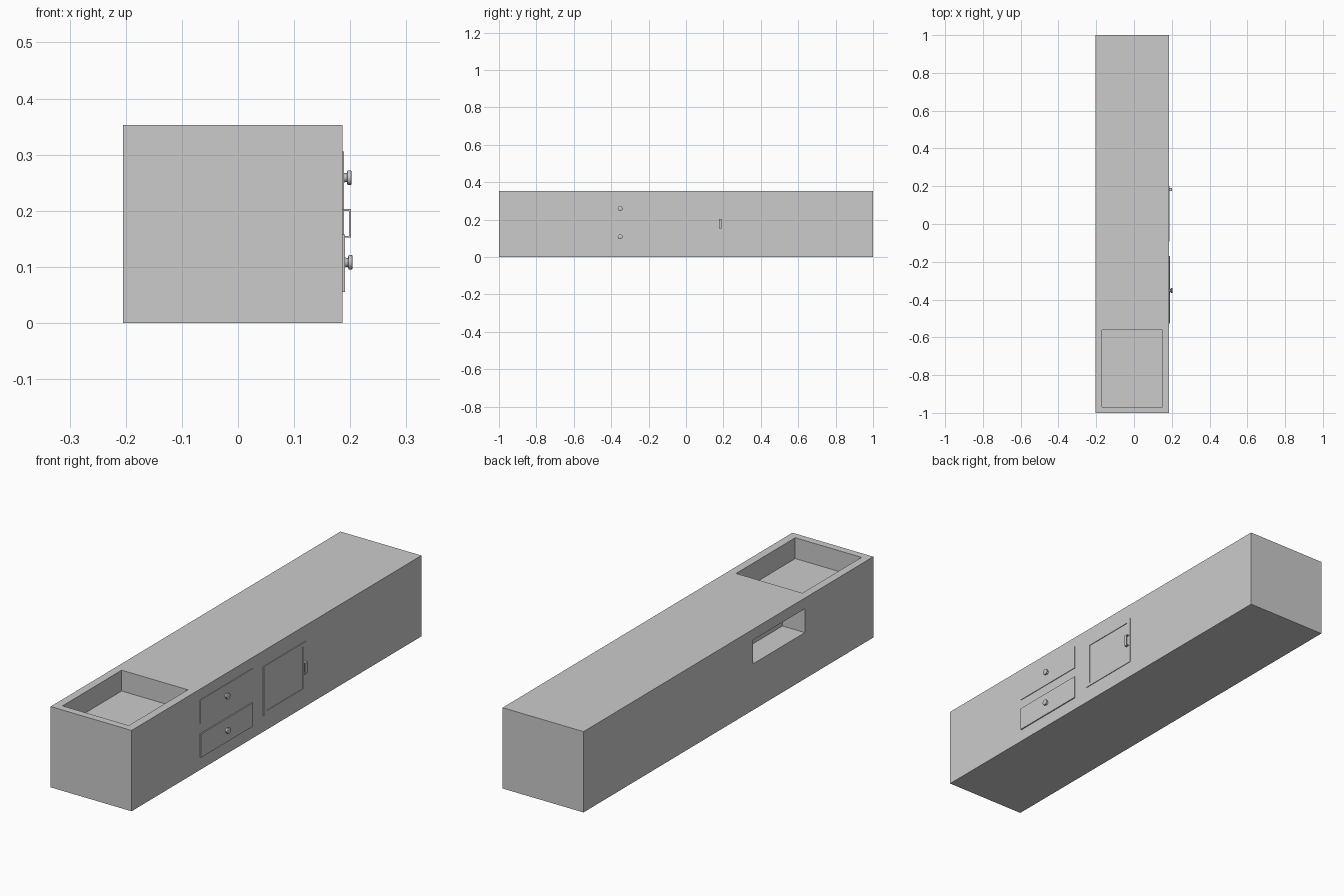
import bpy, bmesh, math
from mathutils import Matrix

if "Cube" in bpy.data.objects:
    bpy.data.objects.remove(bpy.data.objects["Cube"])


def make_object(name, bm):
    bmesh.ops.recalc_face_normals(bm, faces=bm.faces[:])
    mesh = bpy.data.meshes.new(name)
    bm.to_mesh(mesh)
    bm.free()
    ob = bpy.data.objects.new(name, mesh)
    bpy.context.collection.objects.link(ob)
    return ob


def add_box(bm, x, y, z):
    size = [b - a for a, b in (x, y, z)]
    mid = [(a + b) / 2 for a, b in (x, y, z)]
    bmesh.ops.create_cube(bm, size=1, matrix=Matrix.Translation(mid) @ Matrix.Diagonal((*size, 1)))


def box(name, x, y, z):
    bm = bmesh.new()
    add_box(bm, x, y, z)
    return make_object(name, bm)


def cut(target, cutter):
    cutter.hide_render = True
    mod = target.modifiers.new("cut", "BOOLEAN")
    mod.operation = "DIFFERENCE"
    mod.solver = "EXACT"
    mod.object = cutter
    bpy.context.view_layer.objects.active = target
    bpy.ops.object.modifier_apply(modifier=mod.name)
    bpy.data.objects.remove(cutter)


def knob(name, x, y, z):
    # Turned profile (distance out, radius) revolved about the x axis
    profile = [(0, 0), (0, .009), (.002, .008), (.005, .008),
               (.006, .0125), (.008, .013), (.012, .013), (.013, .0115), (.013, 0)]
    bm = bmesh.new()
    verts = [bm.verts.new((x + d, y, z + r)) for d, r in profile]
    edges = [bm.edges.new(p) for p in zip(verts, verts[1:])]
    bmesh.ops.spin(bm, geom=verts + edges, cent=(x, y, z), axis=(1, 0, 0),
                   angle=2 * math.pi, steps=32)
    bmesh.ops.remove_doubles(bm, verts=bm.verts[:], dist=1e-5)
    ob = make_object(name, bm)
    bpy.ops.object.select_all(action="DESELECT")
    ob.select_set(True)
    bpy.context.view_layer.objects.active = ob
    bpy.ops.object.shade_smooth_by_angle(angle=math.radians(35))


LEFT, RIGHT = -.205, .186
DRAWER_Y = (-.527, -.169)
UPPER_Z, LOWER_Z = (.202, .306), (.055, .158)

# Long cabinet with a basin in the top and openings for the drawers
body = box("cabinet_body", (LEFT, RIGHT), (-1, 1), (0, .353))
cut(body, box("basin_cutter", (-.17, .15), (-.968, -.56), (.262, .45)))
cut(body, box("upper_cutter", (-.3, .3), DRAWER_Y, UPPER_Z))
cut(body, box("lower_cutter", (-.094, .3), DRAWER_Y, LOWER_Z))

# Drawers; the upper one leaves an open pocket behind it
for label, back, front, z, kz in (("upper", -.097, .189, UPPER_Z, .259),
                                  ("lower", -.094, .191, LOWER_Z, .108)):
    box(label + "_drawer", (back, front), DRAWER_Y, z)
    knob(label + "_knob", front, -.352, kz)

# Raised door frame around a flush panel
frame = box("door_frame", (RIGHT - .002, .189), (-.092, .2), (.071, .285))
cut(frame, box("frame_cutter", (.15, .25), (-.07, .178), (.085, .269)))

# Door handle: flat U-shaped bar
bm = bmesh.new()
hy = (.176, .191)
add_box(bm, (.1865, .201), hy, (.2, .203))
add_box(bm, (.1865, .201), hy, (.152, .155))
add_box(bm, (.198, .201), hy, (.155, .2))
make_object("door_handle", bm)
